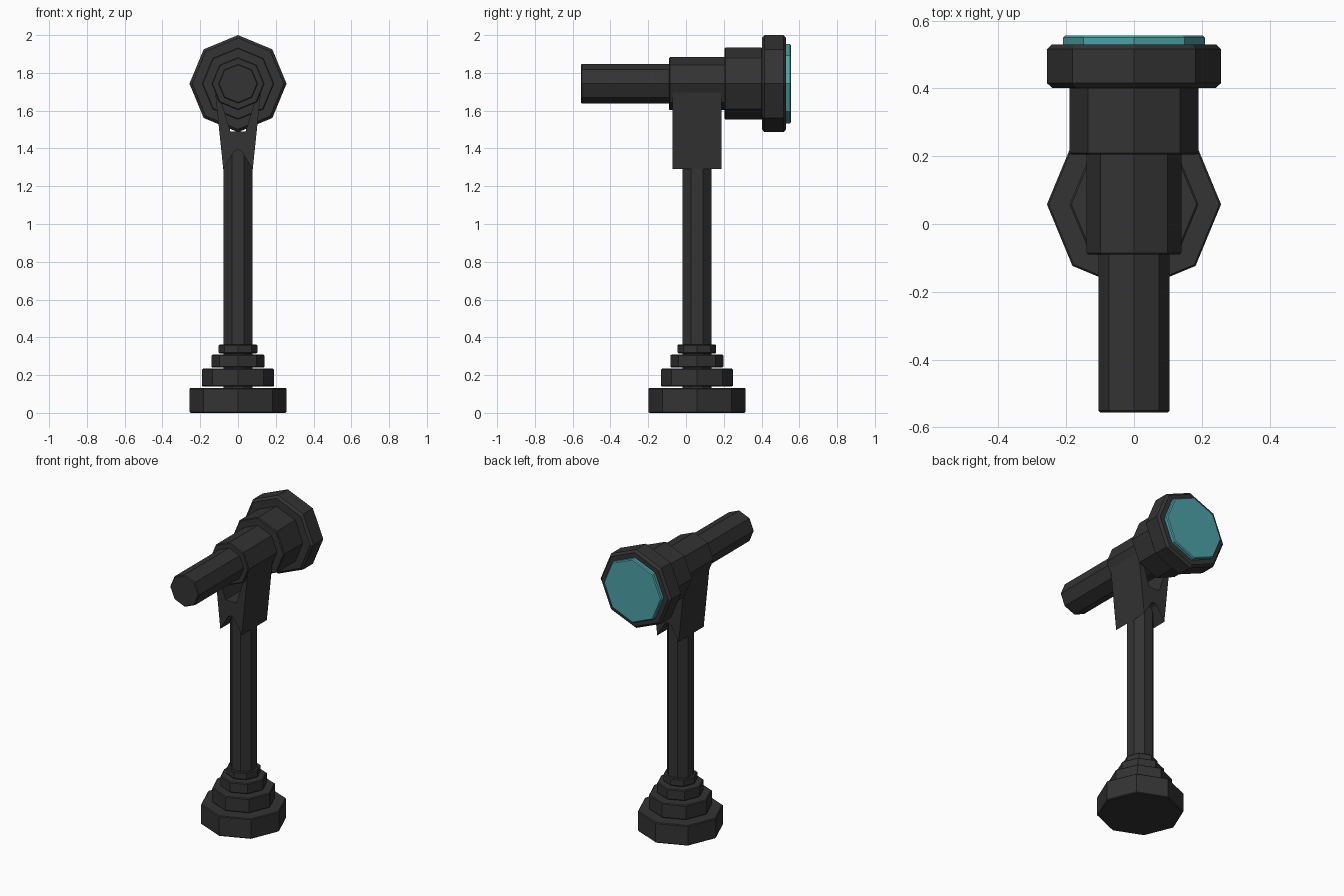
import bpy, math
from mathutils import Matrix

if "Cube" in bpy.data.objects:
    bpy.data.objects.remove(bpy.data.objects["Cube"])


def material(name, rgb):
    m = bpy.data.materials.new(name)
    m.diffuse_color = (*rgb, 1)
    m.use_nodes = True
    m.node_tree.nodes["Principled BSDF"].inputs["Base Color"].default_value = m.diffuse_color
    return m


black = material("dark_grey", (0.033, 0.033, 0.033))
teal = material("teal_glass", (0.075, 0.36, 0.39))

CY = 0.058      # stand axis
CZ = 1.743      # barrel axis


def mesh_object(name, verts, faces, mat, bevel=0.0):
    me = bpy.data.meshes.new(name)
    me.from_pydata(verts, [], faces)
    me.materials.append(mat)
    ob = bpy.data.objects.new(name, me)
    bpy.context.collection.objects.link(ob)
    if bevel:
        b = ob.modifiers.new("edge_bevel", 'BEVEL')
        b.width, b.segments = bevel, 1
        b.limit_method, b.angle_limit = 'ANGLE', math.radians(60)
    return ob


def octagon_prism(name, r, a, b, mat=black, along_y=False, turn=0.0, bevel=0.005):
    """Eight-sided prism spanning a..b on the stand axis (z) or barrel axis (y)."""
    verts = []
    for h in (a, b):
        for i in range(8):
            t = turn + i * math.pi / 4
            u, v = r * math.cos(t), r * math.sin(t)
            verts.append((-u, h, CZ + v) if along_y else (u, CY + v, h))
    faces = [tuple(reversed(range(8))), tuple(range(8, 16))]
    faces += [(i, (i + 1) % 8, 8 + (i + 1) % 8, 8 + i) for i in range(8)]
    return mesh_object(name, verts, faces, mat, bevel)


# stepped base
octagon_prism("base_foot", 0.257, 0.0, 0.132)
octagon_prism("base_step_large", 0.19, 0.139, 0.234)
octagon_prism("base_step_medium", 0.14, 0.240, 0.309)
octagon_prism("base_step_small", 0.102, 0.315, 0.363)

# pole, flats facing the axes
octagon_prism("pole", 0.083, 0.1, 1.43, turn=math.pi / 8, bevel=0)

# barrel
octagon_prism("rear_tube", 0.105, -0.556, -0.085, along_y=True)
octagon_prism("middle_tube", 0.14, -0.09, 0.21, along_y=True)
octagon_prism("front_tube", 0.191, 0.205, 0.405, along_y=True)
octagon_prism("lens_ring", 0.257, 0.402, 0.53, along_y=True, bevel=0.014)
octagon_prism("lens_glass", 0.21, 0.5, 0.556, teal, along_y=True, bevel=0.006)

# fork: half profile mirrored, open at the top and notched at the bottom
half = [(0.122, 1.71), (0.078, 1.29), (0.02, 1.385), (0.0, 1.395),
        (0.0, 1.49), (0.04, 1.49), (0.098, 1.68)]
n = len(half)
verts = [(x, y, z) for y in (-0.072, 0.187) for x, z in half]
# quads and triangles across the profile keep the concave shape clean
caps = [(0, 1, 5, 6), (1, 2, 5), (2, 3, 4, 5)]
faces = [tuple(reversed(c)) for c in caps] + [tuple(i + n for i in c) for c in caps]
faces += [(i, (i + 1) % n, n + (i + 1) % n, n + i) for i in range(n) if i != 3]
fork = mesh_object("fork_bracket", verts, faces, black)
mirror = fork.modifiers.new("mirror", 'MIRROR')
mirror.use_axis = (True, False, False)

# consistent outward normals
import bmesh
for ob in bpy.context.collection.objects:
    bm = bmesh.new()
    bm.from_mesh(ob.data)
    bmesh.ops.recalc_face_normals(bm, faces=bm.faces)
    if ob is fork:
        # open half shell: make sure the outer wall faces +x
        bm.faces.ensure_lookup_table()
        wall = max(bm.faces, key=lambda f: f.calc_center_median().x)
        if wall.normal.x < 0:
            bmesh.ops.reverse_faces(bm, faces=bm.faces)
    bm.to_mesh(ob.data)
    bm.free()
